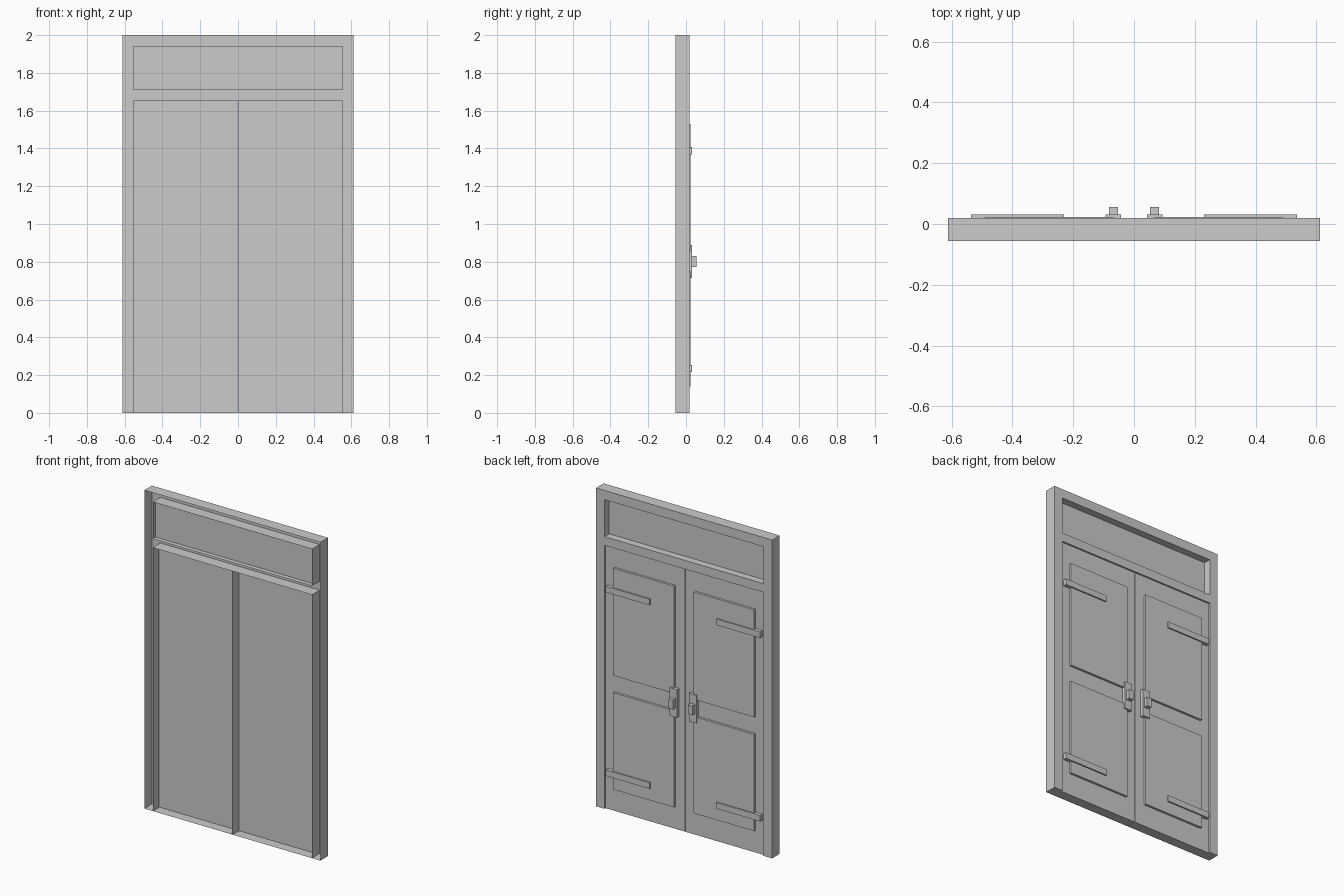
import bpy, bmesh

if "Cube" in bpy.data.objects:
    bpy.data.objects.remove(bpy.data.objects["Cube"])

FRONT, BACK, LEAF = -0.056, 0.019, 0.008   # frame front, frame back, door leaf face


def shell(name, xs, zs, y0, y1, holes=(), mirror=False):
    """Open-fronted shell: a sheet at y1 with its outline (and holes) drawn forward to y0."""
    bm = bmesh.new()
    grid = [[bm.verts.new((x, y1, z)) for z in zs] for x in xs]
    for i in range(len(xs) - 1):
        for k in range(len(zs) - 1):
            if (i, k) not in holes:
                bm.faces.new((grid[i][k], grid[i][k + 1], grid[i + 1][k + 1], grid[i + 1][k]))
    if y0 != y1:
        rim = [e for e in bm.edges if e.is_boundary]
        new = bmesh.ops.extrude_edge_only(bm, edges=rim)["geom"]
        for v in new:
            if isinstance(v, bmesh.types.BMVert):
                v.co.y = y0
        bmesh.ops.recalc_face_normals(bm, faces=bm.faces)
        # make the sheet and its walls face outward
        bm.normal_update()
        sheet = next(f for f in bm.faces if all(abs(v.co.y - y1) < 1e-6 for v in f.verts))
        if sheet.normal.y < 0:
            bmesh.ops.reverse_faces(bm, faces=bm.faces)
        bmesh.ops.dissolve_limit(bm, angle_limit=0.01, verts=bm.verts, edges=bm.edges)
    me = bpy.data.meshes.new(name)
    bm.to_mesh(me)
    bm.free()
    ob = bpy.data.objects.new(name, me)
    bpy.context.collection.objects.link(ob)
    if mirror:
        ob.modifiers.new("mirror", "MIRROR").use_mirror_merge = False
    return ob


# Frame with a door opening and a transom opening
shell("door_frame", (-0.612, -0.553, 0.553, 0.612), (0, 1.655, 1.71, 1.942, 2.0),
      FRONT, BACK, holes={(1, 0), (1, 2)})

# Recessed transom pane
shell("transom_pane", (-0.553, 0.553), (1.71, 1.942), -0.027, -0.027)

# Pair of door leaves
shell("door_leaf", (0.002, 0.553), (0, 1.655), FRONT, LEAF, mirror=True)

# Raised panels
for part, z0, z1 in (("lower", 0.14, 0.748), ("upper", 0.855, 1.53)):
    shell(part + "_panel", (0.068, 0.49), (z0, z1), LEAF, 0.0225, mirror=True)

# Strap hinges
for part, z in (("lower", 0.235), ("upper", 1.388)):
    shell(part + "_hinge", (0.231, 0.537), (z - 0.019, z + 0.019), LEAF, 0.031, mirror=True)

# Handle plates and handles
shell("handle_plate", (0.042, 0.093), (0.714, 0.89), LEAF, 0.031, mirror=True)
shell("handle", (0.052, 0.083), (0.772, 0.83), 0.031, 0.056, mirror=True)
